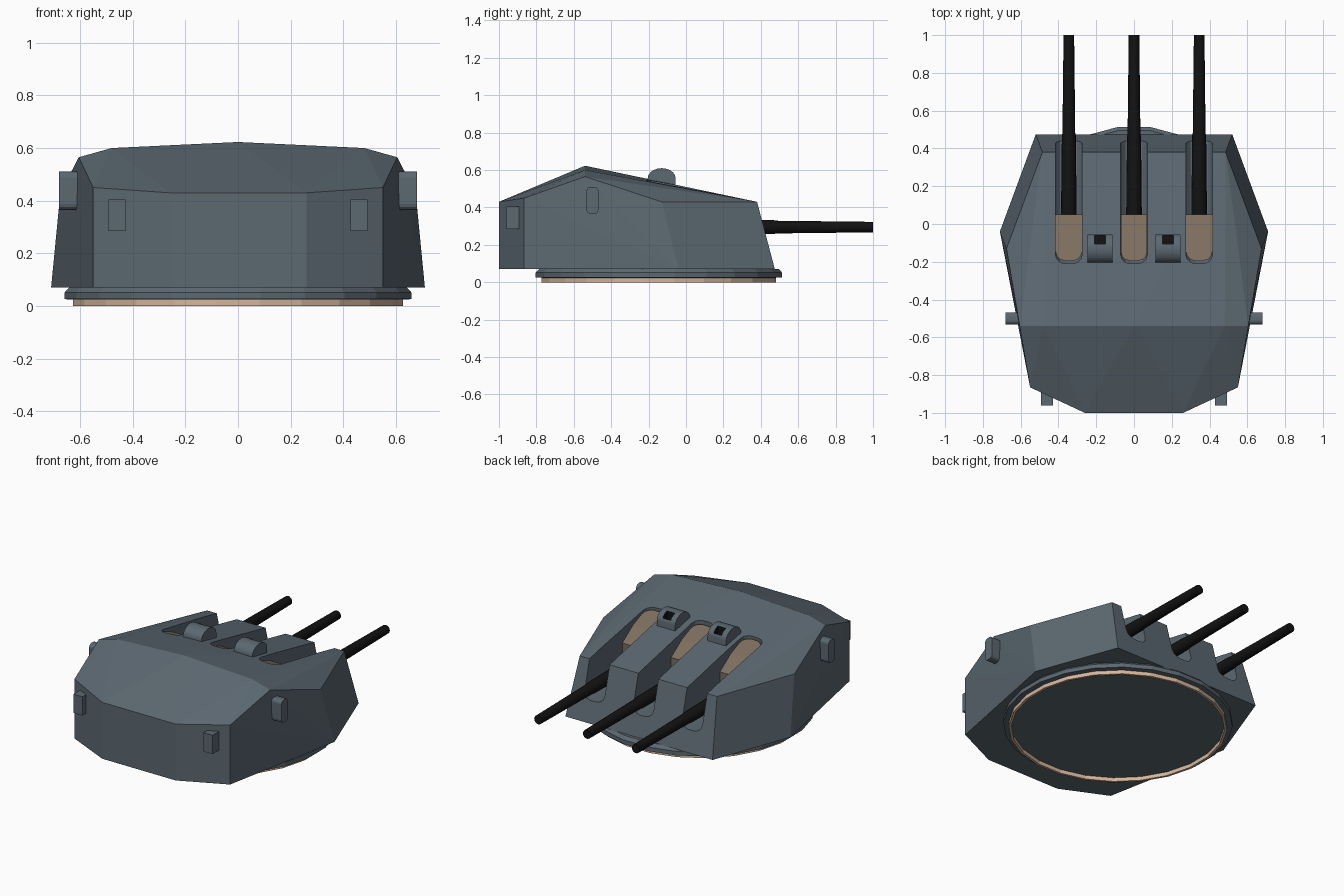
import bpy, bmesh, math
from mathutils import Matrix, Vector

if "Cube" in bpy.data.objects:
    bpy.data.objects.remove(bpy.data.objects["Cube"], do_unlink=True)


def material(name, rgb):
    m = bpy.data.materials.new(name)
    m.use_nodes = True
    m.diffuse_color = (*rgb, 1)
    m.node_tree.nodes["Principled BSDF"].inputs["Base Color"].default_value = (*rgb, 1)
    return m


GREY = material("steel_grey", (0.105, 0.138, 0.165))
BLACK = material("gun_black", (0.006, 0.006, 0.006))
BROWN = material("canvas_brown", (0.205, 0.155, 0.11))
TAN = material("ring_tan", (0.66, 0.47, 0.33))


def finish(name, bm, mat):
    bmesh.ops.recalc_face_normals(bm, faces=bm.faces)
    me = bpy.data.meshes.new(name)
    bm.to_mesh(me)
    bm.free()
    me.materials.append(mat)
    ob = bpy.data.objects.new(name, me)
    bpy.context.collection.objects.link(ob)
    return ob


def smooth(ob, angle=35):
    bpy.ops.object.select_all(action="DESELECT")
    ob.select_set(True)
    bpy.context.view_layer.objects.active = ob
    bpy.ops.object.shade_smooth_by_angle(angle=math.radians(angle))


def box_mesh(lo, hi):
    bm = bmesh.new()
    lo, hi = Vector(lo), Vector(hi)
    size = hi - lo
    bmesh.ops.create_cube(bm, size=1, matrix=Matrix.Translation((lo + hi) / 2) @ Matrix.Diagonal((*size, 1)))
    return bm


def bevel(bm, rule, width, segments=3):
    """Round the edges whose two end points both satisfy the rule."""
    edges = [e for e in bm.edges if rule(*(v.co for v in e.verts))]
    bmesh.ops.bevel(bm, geom=edges, offset=width, segments=segments, profile=0.5, affect="EDGES")


def prism(profile, x0, x1):
    """Extrude a (y, z) outline across x."""
    bm = bmesh.new()
    face = bm.faces.new([bm.verts.new((x0, y, z)) for y, z in profile])
    new = bmesh.ops.extrude_face_region(bm, geom=[face])["geom"]
    bmesh.ops.translate(bm, vec=(x1 - x0, 0, 0), verts=[v for v in new if isinstance(v, bmesh.types.BMVert)])
    return bm


def lathe(name, rings, mat, sides, matrix, turn=0.0, closed=False):
    """Revolve (radius, height) rings, capping the ends unless closed into a tube."""
    bm = bmesh.new()
    loops = []
    for r, h in rings:
        angles = [2 * math.pi * (i + turn) / sides for i in range(sides)]
        loops.append([bm.verts.new((r * math.cos(a), r * math.sin(a), h)) for a in angles])
    pairs = list(zip(loops, loops[1:]))
    if closed:
        pairs.append((loops[-1], loops[0]))
    else:
        bm.faces.new(loops[0])
        bm.faces.new(loops[-1])
    for a, b in pairs:
        for i in range(sides):
            j = (i + 1) % sides
            bm.faces.new((a[i], a[j], b[j], b[i]))
    bm.transform(matrix)
    return finish(name, bm, mat)


def cut(ob, cutter):
    cutter.hide_render = True
    mod = ob.modifiers.new("cut", "BOOLEAN")
    mod.operation, mod.solver, mod.object = "DIFFERENCE", "EXACT", cutter
    mod.material_mode = "TRANSFER"
    bpy.ops.object.select_all(action="DESELECT")
    ob.select_set(True)
    bpy.context.view_layer.objects.active = ob
    bpy.ops.object.modifier_apply(modifier=mod.name)
    bpy.data.objects.remove(cutter, do_unlink=True)


# Armoured house: faceted hull of one mirrored half
BASE = 0.07
half = [(0.26, -1, BASE), (0.55, -0.865, BASE), (0.71, -0.04, BASE), (0.52, 0.475, BASE),
        (0.26, -1, 0.43), (0.55, -0.865, 0.45), (0.605, -0.54, 0.565), (0.675, -0.13, 0.43),
        (0.485, 0.38, 0.43), (0.48, -0.54, 0.6), (0, -0.54, 0.623)]
bm = bmesh.new()
for x, y, z in half:
    for side in ((1, -1) if x else (1,)):
        bm.verts.new((side * x, y, z))
bmesh.ops.convex_hull(bm, input=bm.verts)
bmesh.ops.dissolve_limit(bm, angle_limit=math.radians(1), verts=bm.verts, edges=bm.edges)
house = finish("armoured_house", bm, GREY)

# Gun slots, canvas mantlets and barrels
SLOT = 0.071
along_y = Matrix.Rotation(-math.pi / 2, 4, "X")
for label, x in (("right", -0.345), ("middle", 0), ("left", 0.345)):
    bm = box_mesh((x - SLOT, -0.21, 0.2), (x + SLOT, 0.7, 0.9))
    bevel(bm, lambda a, b: (a.y < -0.2 and b.y < -0.2 and abs(a.z - b.z) > 0.1)
          or (a.z < 0.21 and b.z < 0.21 and abs(a.y - b.y) > 0.1), 0.05)
    cut(house, finish("slot_cutter", bm, GREY))

    w = SLOT - 0.001
    bm = prism([(-0.195, 0.19), (0.05, 0.19), (0.05, 0.405), (-0.06, 0.48), (-0.195, 0.535)], x - w, x + w)
    bevel(bm, lambda a, b: a.y < -0.19 and b.y < -0.19 and abs(a.z - b.z) > 0.1, 0.05)
    finish(label + "_mantlet", bm, BROWN)

    barrel = lathe(label + "_barrel", [(0.042, 0), (0.037, 0.47), (0.034, 0.48), (0.028, 1)],
                   BLACK, 16, Matrix.Translation((x, 0, 0.295)) @ along_y)
    smooth(barrel)

for label, s in (("left", 1), ("right", -1)):
    # Domed roof sight with a dark notch
    mid, r = -0.13, 0.075
    arch = [(mid + r * math.cos(a), 0.555 + 0.055 * math.sin(a))
            for a in (math.pi * i / 10 for i in range(11))]
    sight = finish(label + "_roof_sight",
                   prism([(mid + r, 0.48), *arch, (mid - r, 0.48)], s * 0.18 - 0.065, s * 0.18 + 0.065), GREY)
    notch = box_mesh((s * 0.18 - 0.028, -0.105, 0.55), (s * 0.18 + 0.028, -0.062, 0.7))
    cut(sight, finish("notch_cutter", notch, BLACK))
    smooth(sight)

    # Rangefinder hood on the side wall
    xs = sorted((s * 0.55, s * 0.68))
    bm = box_mesh((xs[0], -0.532, 0.365), (xs[1], -0.468, 0.51))
    bevel(bm, lambda a, b: abs(a.x - b.x) > 0.1, 0.022)
    finish(label + "_rangefinder_hood", bm, GREY)

    # Rear locker
    xs = sorted((s * 0.428, s * 0.492))
    finish(label + "_rear_locker", box_mesh((xs[0], -0.96, 0.285), (xs[1], -0.85, 0.405)), GREY)

# Turntable flange and bearing ring
centre = Matrix.Translation((0, -0.145, 0))
lathe("turntable_flange", [(0.63, 0.024), (0.664, 0.026), (0.664, 0.052), (0.645, 0.072)],
      GREY, 24, centre, 0.5)
lathe("bearing_ring", [(0.632, 0), (0.632, 0.03), (0.617, 0.03), (0.617, 0)], TAN, 24, centre, 0.5, closed=True)
